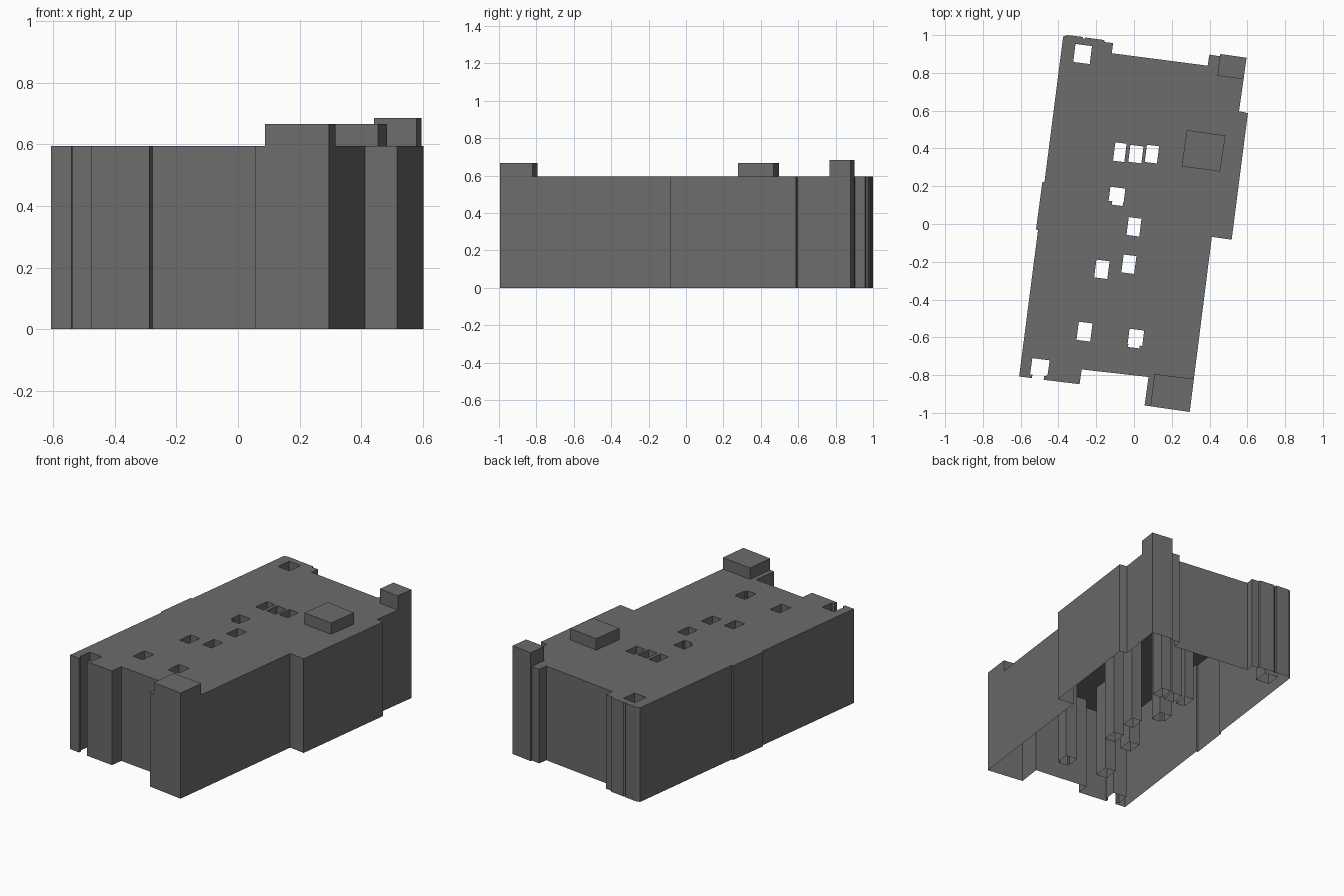
import bpy, bmesh, math
from mathutils import Vector
from mathutils.geometry import tessellate_polygon

if "Cube" in bpy.data.objects:
    bpy.data.objects.remove(bpy.data.objects["Cube"])

ROOF = 0.595
TILT = math.radians(-7.2)

grey = bpy.data.materials.new("concrete_grey")
grey.diffuse_color = (0.15, 0.15, 0.15, 1)
grey.use_nodes = True
grey.node_tree.nodes["Principled BSDF"].inputs["Base Color"].default_value = grey.diffuse_color


def walls(bm, pts, z0, z1, closed=True):
    """Vertical quads along a path; the outside is left of the travel direction."""
    n = len(pts)
    for i in range(n if closed else n - 1):
        a, b = pts[i], pts[(i + 1) % n]
        bm.faces.new([bm.verts.new((*p, z)) for p, z in ((a, z0), (a, z1), (b, z1), (b, z0))])


def cap(bm, loops, z):
    """Flat face at height z, with holes after the first loop."""
    flat = [Vector((*p, z)) for loop in loops for p in loop]
    tris = tessellate_polygon([[Vector((*p, 0)) for p in loop] for loop in loops])
    for t in tris:
        f = bm.faces.new([bm.verts.new(flat[i]) for i in t])
        f.normal_update()
        if f.normal.z < 0:
            f.normal_flip()


def finish(bm, name):
    bmesh.ops.remove_doubles(bm, verts=bm.verts[:], dist=0.0002)
    bmesh.ops.dissolve_limit(bm, angle_limit=0.01, verts=bm.verts[:], edges=bm.edges[:])
    me = bpy.data.meshes.new(name)
    bm.to_mesh(me)
    bm.free()
    me.materials.append(grey)
    ob = bpy.data.objects.new(name, me)
    bpy.context.collection.objects.link(ob)


def shaft(cx, cy, w, d, notch=None):
    """Tilted light shaft footprint (counter-clockwise), optional step at the front edge."""
    w, d = w / 2, d / 2
    pts = [(w, d), (-w, d), (-w, -d)]
    if notch:
        l, r, depth = notch
        pts += [(l, -d), (l, -d - depth), (r, -d - depth), (r, -d)]
    pts.append((w, -d))
    c, s = math.cos(TILT), math.sin(TILT)
    return [(cx + x * c - y * s, cy + x * s + y * c) for x, y in pts]


# Footprint pieces, clockwise from the front left corner
west_north = [(-.608, -.807), (-.508, -.031), (-.519, -.03), (-.485, .222), (-.474, .221),
              (-.375, .993), (-.352, 1.0), (-.27, .99), (-.268, .978), (-.255, .987),
              (-.158, .974), (-.156, .963), (-.11, .958), (-.118, .904), (.39, .838),
              (.399, .897), (.455, .888)]
corner = [(.455, .888), (.457, .9), (.596, .88), (.58, .767)]
east = [(.58, .767), (.556, .597), (.603, .587), (.517, -.083), (.412, -.068), (.317, -.82)]
front_corner = [(.317, -.82), (.295, -.995), (.087, -.965)]
south = [(.087, -.965), (.056, -.96), (.077, -.81), (-.277, -.77), (-.288, -.848),
         (-.478, -.825), (-.475, -.805), (-.458, -.802), (-.446, -.722), (-.538, -.71),
         (-.55, -.795), (-.538, -.797), (-.54, -.816), (-.608, -.807)]
corner_inner = (.442, .785)
front_inner = (.108, -.794)
plant = [(.28, .497), (.484, .468), (.455, .278), (.252, .305)]

shafts = [shaft(-.272, .9, .088, .096), shaft(-.075, .38, .06, .098),
          shaft(.01, .37, .07, .09), shaft(.095, .37, .065, .092),
          shaft(-.09, .155, .08, .075, (-.02, .037, .018)), shaft(0, -.015, .068, .095),
          shaft(-.17, -.24, .07, .095), shaft(-.027, -.213, .068, .095),
          shaft(-.262, -.57, .073, .097), shaft(.01, -.6, .078, .082, (-.035, .025, .015))]

# Main block: outer walls, light shafts, roof with openings, open underside
bm = bmesh.new()
for path in (west_north, east, south):
    walls(bm, path, 0, ROOF, False)
for path in (corner, front_corner):
    walls(bm, path, 0, ROOF, False)
for s in shafts:
    walls(bm, s, 0, ROOF)
outline = west_north + [corner_inner] + east + [front_inner] + south[:-1]
cap(bm, [outline, plant[::-1]] + shafts, ROOF)
finish(bm, "main_block")

# Raised roof boxes
for name, pts, top in (("corner_tower_top", corner + [corner_inner], .685),
                       ("front_tower_top", front_corner + [front_inner], .667),
                       ("plant_room", plant, .667)):
    bm = bmesh.new()
    walls(bm, pts, ROOF, top)
    cap(bm, [pts], top)
    finish(bm, name)
